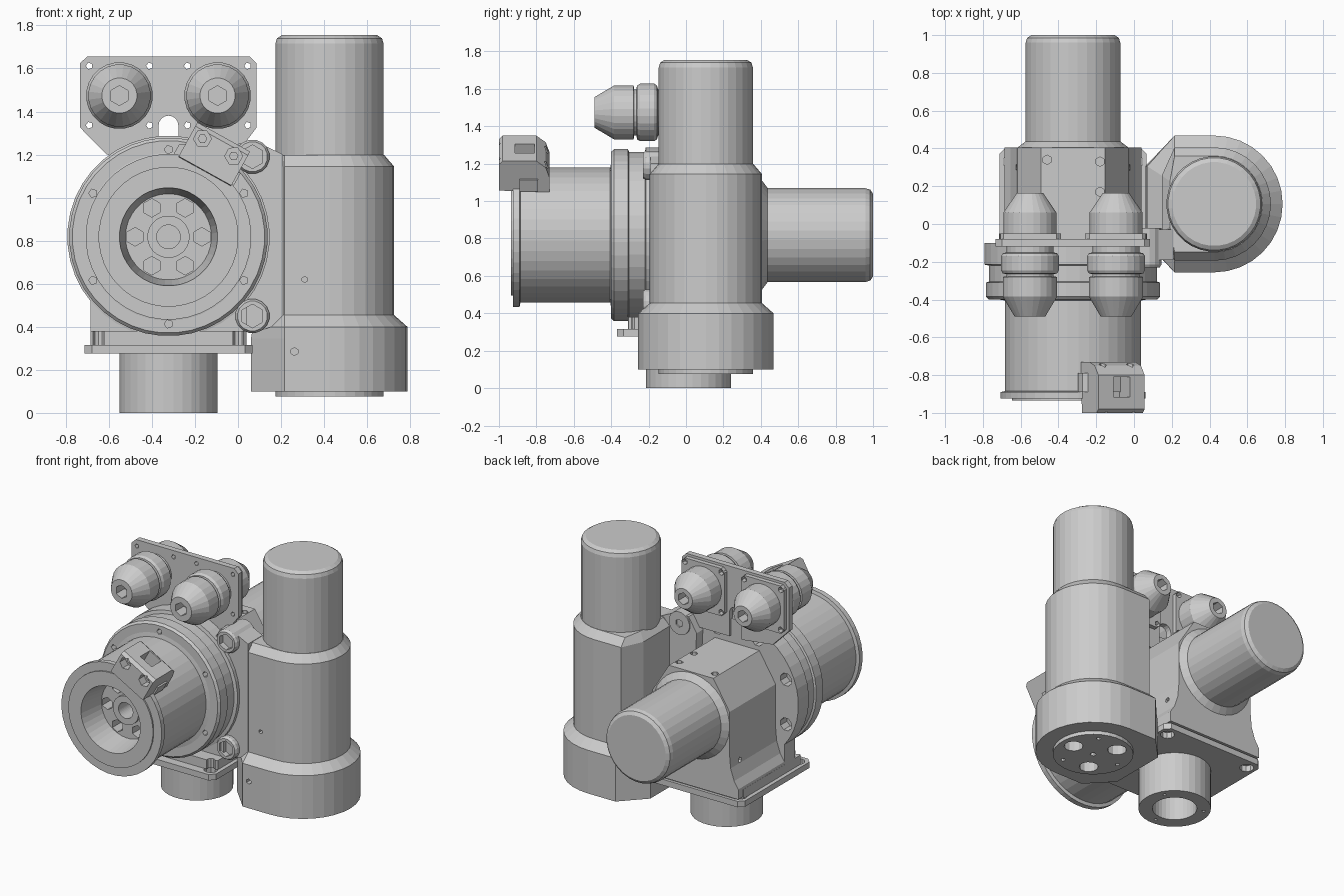
import bpy, bmesh
from math import sin, cos, pi, radians
from mathutils import Vector, Matrix

if "Cube" in bpy.data.objects:
    bpy.data.objects.remove(bpy.data.objects["Cube"])

CX, CZ = -0.323, 0.818      # axis of drum and rear motor
MX, MY = 0.425, 0.106       # axis of upright motor


def place(axis, u, v, h):
    return {'x': (h, u, v), 'y': (u, h, v), 'z': (u, v, h)}[axis]


def loft(name, rings):
    """Skin a stack of equal-length rings and cap both ends."""
    bm = bmesh.new()
    vs = [[bm.verts.new(p) for p in r] for r in rings]
    n = len(vs[0])
    for a, b in zip(vs, vs[1:]):
        for i in range(n):
            j = (i + 1) % n
            bm.faces.new((a[i], a[j], b[j], b[i]))
    bm.faces.new(vs[0])
    bm.faces.new(vs[-1])
    bmesh.ops.recalc_face_normals(bm, faces=bm.faces)
    me = bpy.data.meshes.new(name)
    bm.to_mesh(me)
    bm.free()
    ob = bpy.data.objects.new(name, me)
    bpy.context.collection.objects.link(ob)
    return ob


def lathe(name, axis, u, v, profile, n=32):
    return loft(name, [[place(axis, u + r * cos(2 * pi * (i + .5) / n), v + r * sin(2 * pi * (i + .5) / n), h)
                        for i in range(n)] for r, h in profile])


def prism(name, axis, pts, a, b):
    return loft(name, [[place(axis, u, v, h) for u, v in pts] for h in (a, b)])


def box(name, x0, x1, y0, y1, z0, z1):
    return prism(name, 'z', [(x0, y0), (x1, y0), (x1, y1), (x0, y1)], z0, z1)


def chamfer_rect(x0, x1, y0, y1, c):
    return [(x0 + c, y0), (x1 - c, y0), (x1, y0 + c), (x1, y1 - c),
            (x1 - c, y1), (x0 + c, y1), (x0, y1 - c), (x0, y0 + c)]


def hole(axis, u, v, r, a, b, n=8):
    return lathe("cutter", axis, u, v, [(r, a), (r, b)], n)


def cut(ob, cutters):
    """Subtract all cutters at once, bake the result, drop the cutters."""
    bm = bmesh.new()
    for c in cutters:
        bm.from_mesh(c.data)
        bpy.data.objects.remove(c)
    me = bpy.data.meshes.new("cutter")
    bm.to_mesh(me)
    bm.free()
    tool = bpy.data.objects.new("cutter", me)
    tool.hide_render = True
    bpy.context.collection.objects.link(tool)
    mod = ob.modifiers.new("holes", 'BOOLEAN')
    mod.operation, mod.solver, mod.object = 'DIFFERENCE', 'EXACT', tool
    bpy.context.view_layer.update()
    new = bpy.data.meshes.new_from_object(ob.evaluated_get(bpy.context.evaluated_depsgraph_get()))
    ob.modifiers.clear()
    ob.data = new
    bpy.data.objects.remove(tool)


def around(u, v, r, n, start=0):
    return [(u + r * cos(radians(start + 360 * i / n)), v + r * sin(radians(start + 360 * i / n))) for i in range(n)]


# Upright motor: lofted U-shaped case, round cap, drilled end disc
def u_ring(R, left, half, z):
    arc = [(MX + R * cos(a), MY + R * sin(a)) for a in [radians(-90 + 180 * i / 16) for i in range(17)]]
    return [(x, y, z) for x, y in arc + [(.215, MY + R), (left, MY + half), (left, MY - half), (.215, MY - R)]]


def motor_holes():
    return [hole('z', x, y, .06, .0, .17, 12) for x, y in around(MX, MY, .16, 3)] + \
           [hole('z', x, y, .015, .0, .14, 6) for x, y in around(MX, MY, .2, 3, 60)] + \
           [hole('z', MX, MY, .02, .0, .14, 6)]


case = loft("upright_motor_case", [u_ring(.362, .06, .2, .1), u_ring(.362, .06, .2, .345), u_ring(.362, .07, .2, .4),
                                   u_ring(.3, .147, .15, .455), u_ring(.3, .147, .15, 1.145),
                                   u_ring(.255, .19, .12, 1.197)])
cut(case, motor_holes() + [hole('y', .19, 1.075, .018, -.4, .1, 6), hole('y', .31, .62, .014, -.4, -.1, 6),
                           hole('y', .262, .285, .018, -.4, -.1, 6)])
lathe("upright_motor_cap", 'z', MX, MY, [(.253, 1.15), (.253, 1.715), (.245, 1.74), (.222, 1.755)])
disc = lathe("upright_motor_end_disc", 'z', MX, MY, [(.253, .105), (.253, .075)])
cut(disc, motor_holes())

# Rear motor
lathe("rear_motor", 'y', CX, CZ, [(.295, .38), (.295, .405), (.252, .437), (.252, .96), (.244, .985), (.222, 1.0)])

# Gear housing with sloped shoulders and flared foot
half = [(.17, 1.12), (.295, .92), (.295, .62), (.303, .53), (.33, .45), (.362, .40), (.362, .33)]
housing = prism("gear_housing", 'y', [(CX + u, z) for u, z in half] + [(CX - u, z) for u, z in reversed(half)], -.12, .405)
cut(housing, [hole('z', x, y, .025, 1.0, 1.2, 6) for x, y in ((-.46, .34), (-.18, .33), (-.18, .17))] +
    [hole('x', .3, .55, .018, a, b, 6) for a, b in ((-.8, -.55), (-.1, .1))])

# Drum with stepped flange, front lip and bore
drum = lathe("drum", 'y', CX, CZ, [
    (.47, -.10), (.47, -.215), (.447, -.22), (.447, -.305), (.461, -.31), (.461, -.385), (.447, -.40), (.39, -.40),
    (.362, -.405), (.362, -.885), (.385, -.89), (.385, -.925), (.325, -.925), (.325, -.935), (.228, -.935),
    (.2, -.75), (.098, -.75), (.098, -.77), (.055, -.77), (.055, -.62)], 40)
cut(drum, [hole('y', x, z, .043, -.76, -.62, 6) for x, z in around(CX, CZ, .155, 6)] +
    [hole('y', x, z, .02, -.45, -.33, 5) for x, z in around(CX, CZ, .405, 6, 30)] +
    [hole('y', x, z, .045, -.17, -.05, 8) for x, z in around(CX, CZ, .405, 8, 22.5)])

# Skirt, stepped base plate and bottom spindle
prism("flange_skirt", 'y', [(CX - .363, .33), (CX + .363, .33), (CX + .363, .52), (CX - .363, .52)], -.215, -.10)
corners = [(CX + sx * .325, y) for sx in (-1, 1) for y in (-.3, .33)]
for nm, w, y0, y1, z0, z1 in (("base_plate", .39, -.37, .405, .275, .316), ("base_step", .363, -.31, .385, .316, .38)):
    plate = prism(nm, 'z', chamfer_rect(CX - w, CX + w, y0, y1, .035), z0, z1)
    cut(plate, [hole('z', x, y, .045 if z0 < .3 else .028, .2, .5, 10) for x, y in corners])
spindle = lathe("bottom_spindle", 'z', CX, .013, [(.228, .29), (.228, 0), (.14, 0), (.14, .26)])
cut(spindle, [hole('z', x, y, .012, -.1, .06, 6) for x, y in around(CX, .013, .185, 3, 30)])

# Link plate and bolt lugs joining the drum to the upright motor
prism("link_plate", 'y', [(-.06, 1.15), (0, 1.25), (.09, 1.258), (.21, 1.20), (.21, .42), (.1, .38), (-.02, .38)], -.19, -.03)
for z in (1.19, .45):
    lug = lathe("bolt_lug", 'y', .067, z, [(.08, -.02), (.08, -.215), (.07, -.23)], 16)
    cut(lug, [hole('y', .067, z, .055, -.3, -.15, 6), hole('y', .067, z, .028, -.16, .1, 6)])

# Nozzle bracket with arched notch
arch = [(CX - .046 * cos(a), 1.335 + .046 * sin(a)) for a in [pi * i / 8 for i in range(9)]]
bracket = prism("nozzle_bracket", 'y', [(-.733, 1.325), (-.733, 1.625), (-.70, 1.656), (.055, 1.656), (.086, 1.625),
                (.086, 1.325), (-.03, 1.17), (CX + .046, 1.17)] + arch[::-1] + [(CX - .046, 1.17), (-.61, 1.2)], -.12, -.08)
NZ, NXS = 1.474, (-.551, -.095)
bolts = [(x + sx * .14, NZ + sz * .138) for x in NXS for sx in (-1, 1) for sz in (-1, 1)]
cut(bracket, [hole('y', x, z, .016, -.2, 0, 5) for x, z in bolts])

# Front and rear nozzles, with square rear pads
for x in NXS:
    pad = prism("nozzle_pad", 'y', chamfer_rect(x - .165, x + .165, NZ - .165, NZ + .165, .025), -.082, -.05)
    cut(pad, [hole('y', a, b, .02, -.2, 0, 6) for a, b in bolts if abs(a - x) < .2])
    front = lathe("front_nozzle", 'y', x, NZ, [
        (.125, -.11), (.125, -.15), (.145, -.155), (.155, -.17), (.155, -.245), (.145, -.262), (.125, -.265),
        (.125, -.277), (.145, -.28), (.145, -.385), (.082, -.49)], 24)
    cut(front, [hole('y', x, NZ, .046, -.6, -.4, 6)])
    rear = lathe("rear_nozzle", 'y', x, NZ, [(.142, -.06), (.142, .06), (.07, .165)], 24)
    cut(rear, [hole('y', x, NZ, .042, .09, .3, 6)])

# Clamp on the drum lip: built upright over the axis, then swung about it
swing = Matrix.Translation((CX, 0, CZ)) @ Matrix.Rotation(radians(29), 4, 'Y')
clamp = prism("drum_clamp", 'x', [(-1, .35), (-1, .51), (-.98, .53), (-.80, .53), (-.75, .49), (-.73, .43), (-.73, .34)],
              -.14, .14)
cut(clamp, [hole('y', t, .475, .042, -1.1, -.94, 6) for t in (-.083, .083)] +
    [hole('y', t, .475, .022, -.95, -.6, 6) for t in (-.083, .083)] +
    [box("cutter", -.05, .05, -.915, -.81, .42, .6)])
wing = prism("clamp_wing", 'y', [(-.165, .35), (.15, .35), (.15, .42), (-.1, .44), (-.165, .40)], -.89, -.79)
for ob in (clamp, wing):
    ob.data.transform(swing)
